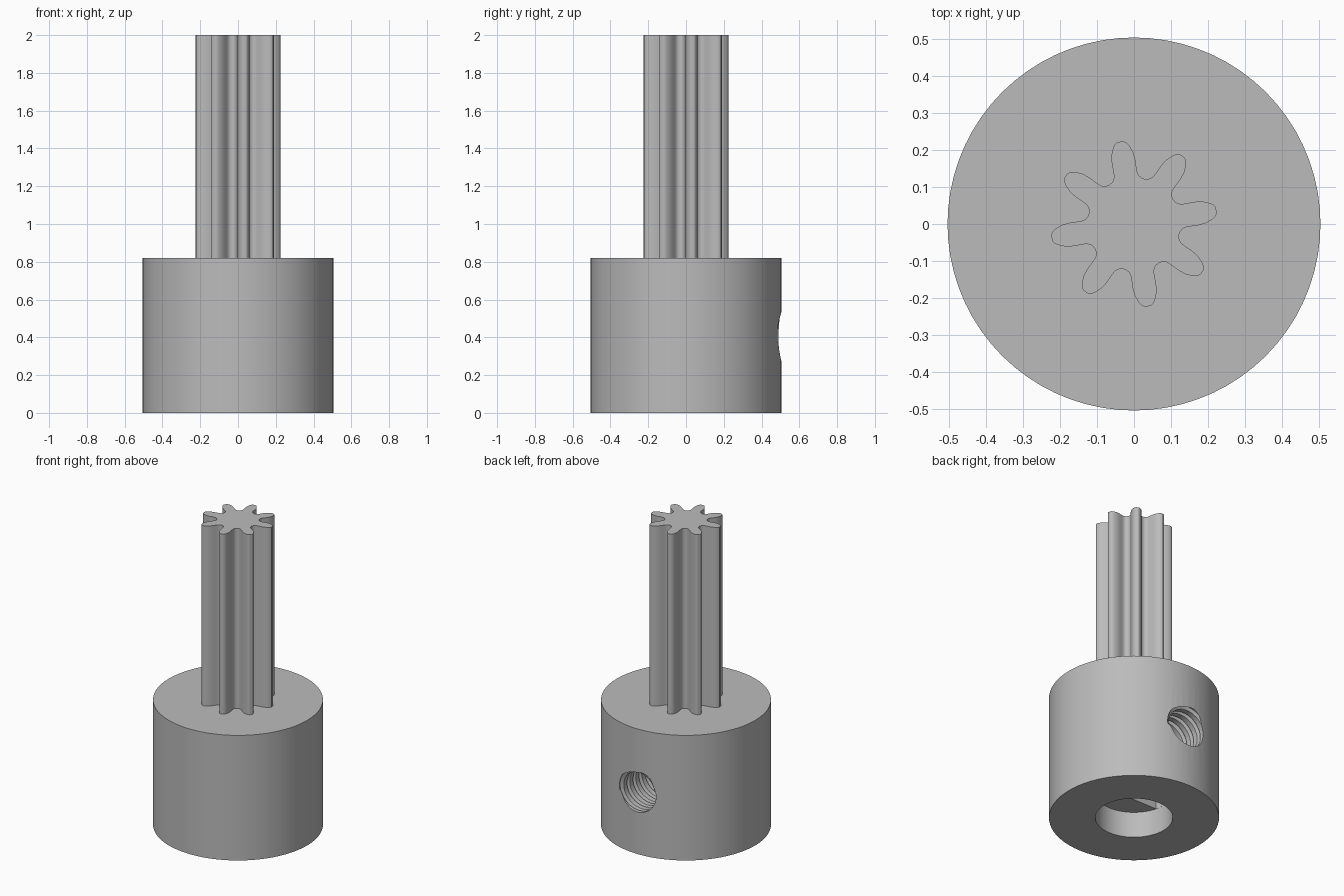
import bpy, bmesh, math

if "Cube" in bpy.data.objects:
    bpy.data.objects.remove(bpy.data.objects["Cube"], do_unlink=True)

metal = bpy.data.materials.new("plain_grey")
metal.use_nodes = True
GREY = (0.5, 0.5, 0.5, 1)
metal.diffuse_color = GREY
metal.node_tree.nodes["Principled BSDF"].inputs["Base Color"].default_value = GREY


def make_object(name, bm):
    bmesh.ops.recalc_face_normals(bm, faces=bm.faces)
    mesh = bpy.data.meshes.new(name)
    bm.to_mesh(mesh)
    bm.free()
    mesh.materials.append(metal)
    obj = bpy.data.objects.new(name, mesh)
    bpy.context.collection.objects.link(obj)
    return obj


def prism(name, outline, z0, z1):
    """Extrude a closed outline from z0 up to z1."""
    bm = bmesh.new()
    face = bm.faces.new([bm.verts.new((x, y, z0)) for x, y in outline])
    top = bmesh.ops.extrude_face_region(bm, geom=[face])["geom"]
    bmesh.ops.translate(bm, vec=(0, 0, z1 - z0),
                        verts=[v for v in top if isinstance(v, bmesh.types.BMVert)])
    return make_object(name, bm)


def circle(radius, count):
    return [(radius * math.cos(math.tau * i / count), radius * math.sin(math.tau * i / count))
            for i in range(count)]


def thread_cutter(name, centre_z, y_start, pitch, turns, minor, major, seg=40):
    """Solid helical thread along y; four profile rows per pitch."""
    bm = bmesh.new()
    profile = [(0, minor), (0.55, minor), (0.7, major), (0.85, major)]
    rows = 4 * turns
    grid = []
    for k in range(rows + 4):
        offset, r = profile[k % 4]
        row = []
        for i in range(seg):
            a = math.tau * i / seg
            y = y_start + pitch * (k // 4 + offset + i / seg)
            row.append(bm.verts.new((r * math.cos(a), y, centre_z + r * math.sin(a))))
        grid.append(row)

    def vert(k, i):
        return grid[k][i] if i < seg else grid[k + 4][0]

    for k in range(rows - 1):
        for i in range(seg):
            bm.faces.new((vert(k, i), vert(k, i + 1), vert(k + 1, i + 1), vert(k + 1, i)))
    # Close both ends with fans around the axis
    for k, stair in ((0, (3, 2, 1)), (rows - 1, (rows + 2, rows + 1, rows))):
        loop = [vert(k, i) for i in range(seg + 1)] + [grid[s][0] for s in stair]
        y_mid = sum(v.co.y for v in loop) / len(loop)
        hub_vert = bm.verts.new((0, y_mid, centre_z))
        for a, b in zip(loop, loop[1:] + loop[:1]):
            bm.faces.new((a, b, hub_vert))
    bmesh.ops.delete(bm, geom=[v for v in bm.verts if not v.link_faces], context='VERTS')
    return make_object(name, bm)


def smooth(obj, degrees):
    bpy.ops.object.select_all(action='DESELECT')
    obj.select_set(True)
    bpy.context.view_layer.objects.active = obj
    bpy.ops.object.shade_smooth_by_angle(angle=math.radians(degrees))


# Hub with a round mouth, a D-shaped shaft bore and a threaded screw hole
hub = prism("hub", circle(0.505, 72), 0, 0.82)
flat = -0.06
cutters = [
    prism("bore_mouth_cutter", circle(0.23, 64), -0.1, 0.17),
    prism("shaft_bore_cutter", [(x, max(y, flat)) for x, y in circle(0.229, 64)
                                if y > flat - 0.02], 0.1, 0.65),
    thread_cutter("screw_hole_cutter", 0.4, 0.06, 0.062, 10, 0.125, 0.145),
]
for cutter in cutters:
    cut = hub.modifiers.new(cutter.name, 'BOOLEAN')
    cut.operation = 'DIFFERENCE'
    cut.solver = 'EXACT'
    cut.object = cutter
    bpy.context.view_layer.objects.active = hub
    bpy.ops.object.modifier_apply(modifier=cut.name)
for cutter in cutters:
    bpy.data.objects.remove(cutter, do_unlink=True)
smooth(hub, 30)

# Pinion: half a tooth as (radius, degrees from tooth centre), mirrored and repeated
half_tooth = [(0.226, 2), (0.222, 4), (0.213, 6), (0.195, 8.8), (0.172, 10.9), (0.152, 12),
              (0.14, 13.2), (0.132, 15.2), (0.127, 18.5)]
tooth = [(r, -a) for r, a in reversed(half_tooth)] + half_tooth + [(0.125, 22.5)]
outline = []
for n in range(8):
    for r, a in tooth:
        angle = math.radians(45 * n + 9.5 + a)
        outline.append((r * math.cos(angle), r * math.sin(angle)))
pinion = prism("pinion", outline, 0.81, 2.0)
smooth(pinion, 30)
